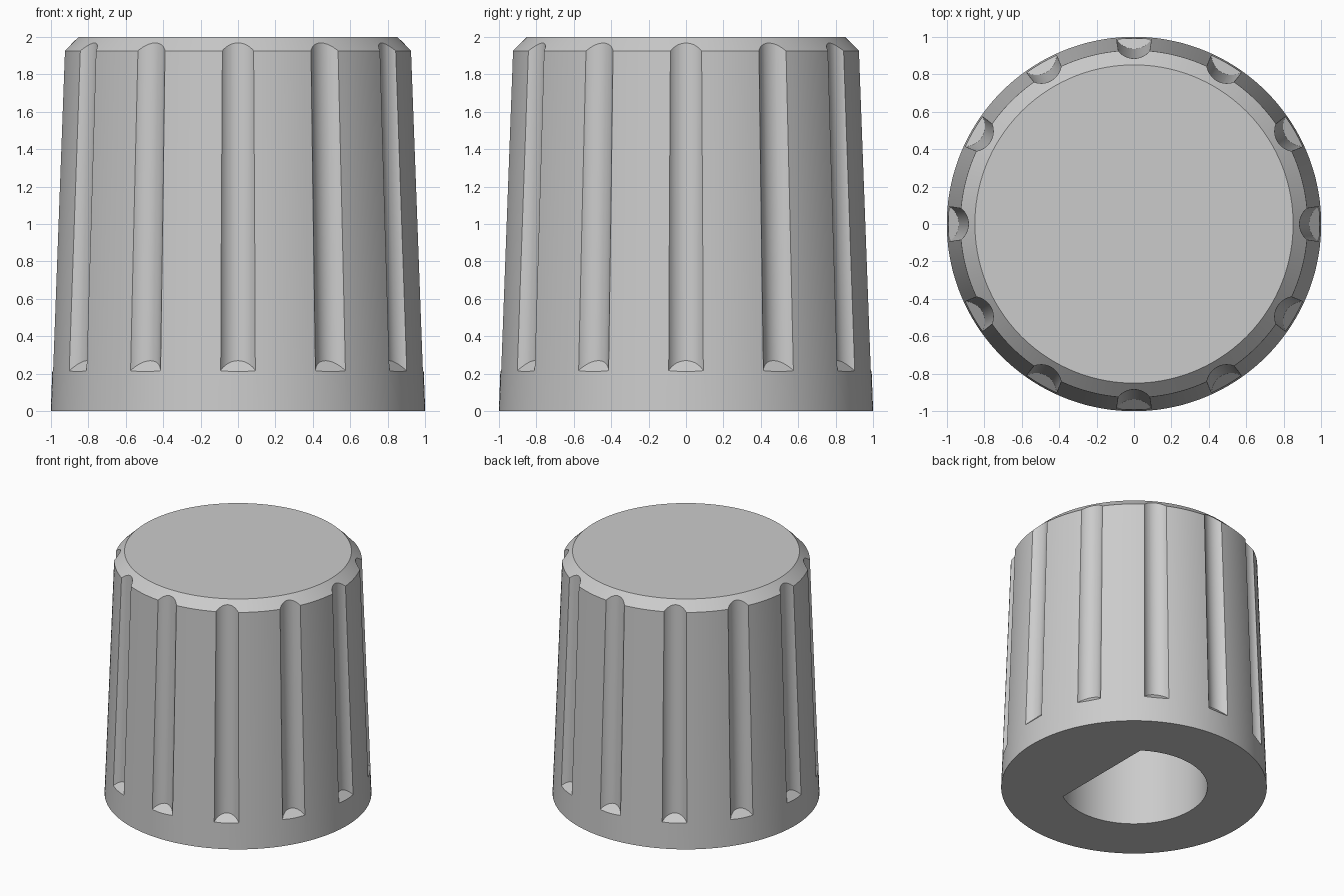
import bpy, bmesh
from math import sin, cos, pi, acos, radians

cube = bpy.data.objects.get("Cube")
if cube:
    bpy.data.objects.remove(cube, do_unlink=True)

grey = bpy.data.materials.new("plain_grey")
grey.use_nodes = True
colour = (0.6, 0.6, 0.6, 1)
grey.diffuse_color = colour
grey.node_tree.nodes["Principled BSDF"].inputs["Base Color"].default_value = colour


def loft(bm, rings):
    """Closed solid through rings of points, capped at both ends."""
    rows = [[bm.verts.new(p) for p in ring] for ring in rings]
    n = len(rows[0])
    for low, high in zip(rows, rows[1:]):
        for i in range(n):
            j = (i + 1) % n
            bm.faces.new((low[i], low[j], high[j], high[i]))
    bm.faces.new(rows[0][::-1])
    bm.faces.new(rows[-1])


def make_object(name, bm):
    bmesh.ops.recalc_face_normals(bm, faces=bm.faces)
    mesh = bpy.data.meshes.new(name)
    bm.to_mesh(mesh)
    bm.free()
    mesh.materials.append(grey)
    obj = bpy.data.objects.new(name, mesh)
    bpy.context.collection.objects.link(obj)
    return obj


# Tapered body with a chamfered top rim
SEGMENTS = 144
bm = bmesh.new()
loft(bm, [[(r * cos(2 * pi * i / SEGMENTS), r * sin(2 * pi * i / SEGMENTS), z)
           for i in range(SEGMENTS)]
          for r, z in ((1, 0), (0.928, 1.925), (0.85, 2))])
body = make_object("knob_body", bm)

# Twelve grip grooves, following the taper, with sloping lower ends
GROOVE_R = 0.11
bm = bmesh.new()
for k in range(12):
    turn = k * pi / 6
    rings = []
    for top in (False, True):
        ring = []
        for i in range(40):
            a = 2 * pi * i / 40
            out, side = GROOVE_R * cos(a), GROOVE_R * sin(a)
            z = 2.2 if top else 0.27 - (out + GROOVE_R) * 1.05
            r = 1.053 - 0.03 * z + out
            ring.append((r * cos(turn) - side * sin(turn),
                         r * sin(turn) + side * cos(turn), z))
        rings.append(ring)
    loft(bm, rings)
grooves = make_object("groove_cutter", bm)

# D-shaped shaft socket, flat on the +x side
SOCKET_R, FLAT_X, DEPTH = 0.553, 0.317, 1.5
start = acos(FLAT_X / SOCKET_R)
arc = [start + (2 * pi - 2 * start) * i / 72 for i in range(73)]
bm = bmesh.new()
loft(bm, [[(SOCKET_R * cos(a), SOCKET_R * sin(a), z) for a in arc]
          for z in (-0.2, DEPTH)])
socket = make_object("socket_cutter", bm)

# Cut the body, then drop the cutters
bpy.context.view_layer.objects.active = body
for cutter in (grooves, socket):
    cutter.hide_render = True
    cut = body.modifiers.new(cutter.name, 'BOOLEAN')
    cut.operation = 'DIFFERENCE'
    cut.solver = 'EXACT'
    cut.object = cutter
    bpy.ops.object.modifier_apply(modifier=cut.name)
    bpy.data.objects.remove(cutter, do_unlink=True)

# Smooth the curved faces, keep the rims crisp
bpy.ops.object.select_all(action='DESELECT')
body.select_set(True)
bpy.ops.object.shade_smooth_by_angle(angle=radians(30))
